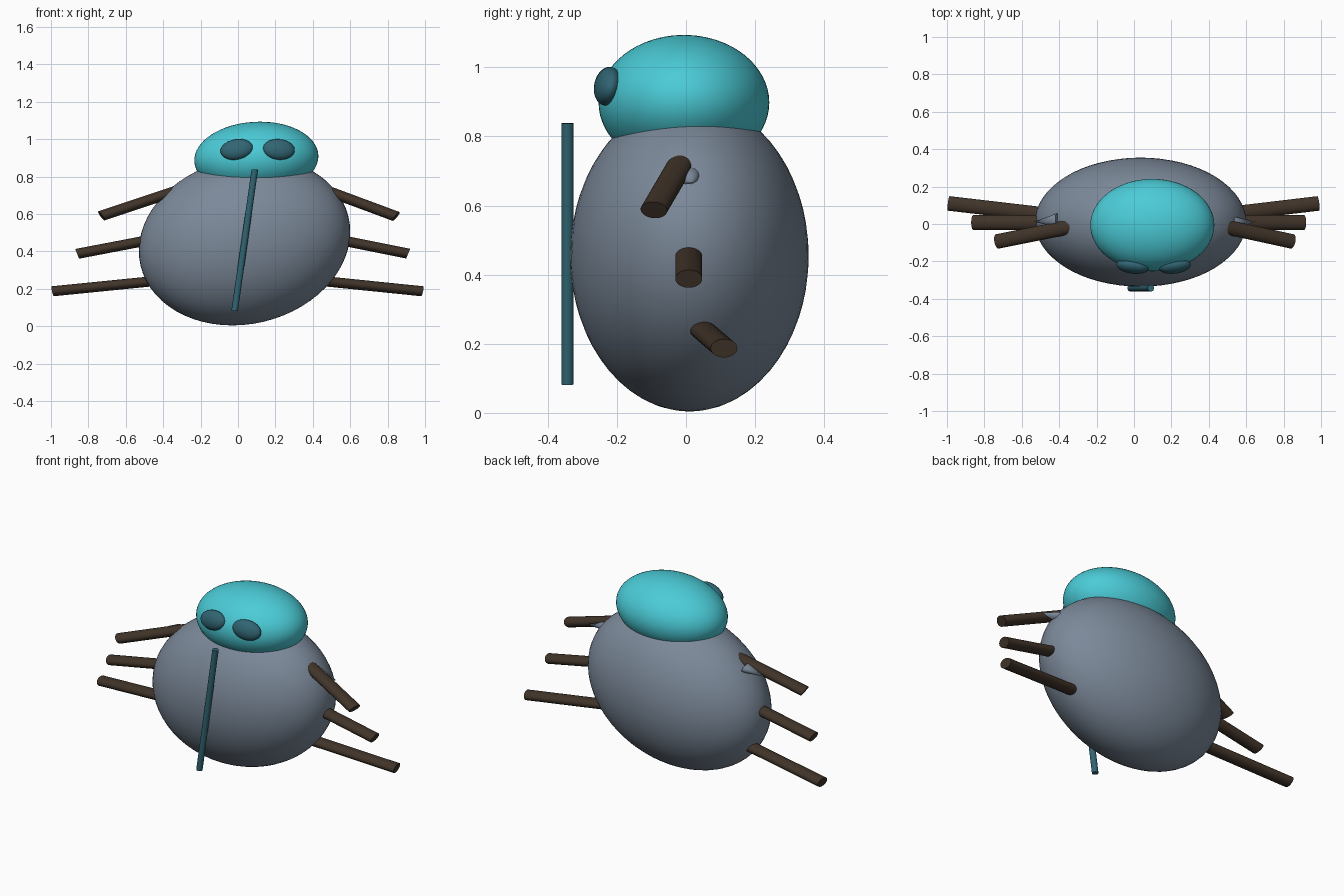
import bpy
from math import radians
from mathutils import Vector, Matrix, Euler

if "Cube" in bpy.data.objects:
    bpy.data.objects.remove(bpy.data.objects["Cube"])


def material(name, rgb):
    m = bpy.data.materials.new(name)
    m.diffuse_color = (*rgb, 1)
    m.use_nodes = True
    m.node_tree.nodes["Principled BSDF"].inputs["Base Color"].default_value = m.diffuse_color
    return m


SHELL = material("slate", (0.20, 0.25, 0.32))
CYAN = material("cyan", (0.07, 0.60, 0.68))
TEAL = material("dark_teal", (0.03, 0.13, 0.17))
BROWN = material("brown", (0.052, 0.034, 0.022))
SQUASH = 0.69  # limbs are round before a vertical squash


def finish(name, mat, matrix):
    ob = bpy.context.object
    ob.name = name
    ob.data.transform(matrix)
    ob.data.materials.append(mat)
    bpy.ops.object.shade_smooth_by_angle(angle=radians(40))
    return ob


def ellipsoid(name, mat, centre, radii, rot=(0, 0, 0)):
    bpy.ops.mesh.primitive_uv_sphere_add(segments=64, ring_count=32)
    r = Euler([radians(a) for a in rot]).to_matrix().to_4x4()
    return finish(name, mat, Matrix.Translation(centre) @ r @ Matrix.Diagonal((*radii, 1)))


def rod(name, mat, start, end, r1, r2):
    # Tapered or straight rod between two points, squashed vertically
    a, b = (Vector((p[0], p[1], p[2] / SQUASH)) for p in (start, end))
    d = b - a
    bpy.ops.mesh.primitive_cone_add(vertices=32, radius1=r1, radius2=r2, depth=d.length)
    m = Matrix.Translation((a + b) / 2) @ d.to_track_quat('Z', 'Y').to_matrix().to_4x4()
    return finish(name, mat, Matrix.Diagonal((1, 1, SQUASH, 1)) @ m)


# Body and head, both slightly tilted
ellipsoid("body", SHELL, (0.035, 0.01, 0.454), (0.571, 0.345, 0.442), (0, -13.2, 0))
ellipsoid("head", CYAN, (0.098, -0.006, 0.898), (0.332, 0.247, 0.195), (0, -3, 0))

# Eyes
ellipsoid("left_eye", TEAL, (-0.007, -0.226, 0.945), (0.088, 0.038, 0.056), (-14, -9, -7))
ellipsoid("right_eye", TEAL, (0.218, -0.226, 0.945), (0.086, 0.038, 0.056), (-14, 4, 7))

# Seam strip down the front
rod("front_strip", TEAL, (-0.018, -0.343, 0.082), (0.09, -0.343, 0.838), 0.0175, 0.0175)

# Legs: point at the body surface, then the tip
legs = {
    "upper_right_leg": ((0.50, -0.018, 0.715), (0.845, -0.093, 0.587)),
    "upper_left_leg": ((-0.355, -0.018, 0.715), (-0.73, -0.093, 0.59)),
    "middle_right_leg": ((0.60, 0.008, 0.450), (0.91, 0.008, 0.388)),
    "middle_left_leg": ((-0.52, 0.008, 0.452), (-0.86, 0.008, 0.387)),
    "lower_right_leg": ((0.505, 0.053, 0.236), (0.985, 0.110, 0.187)),
    "lower_left_leg": ((-0.50, 0.053, 0.236), (-0.99, 0.110, 0.187)),
}
for name, (root, tip) in legs.items():
    root, tip = Vector(root), Vector(tip)
    inner = root - (tip - root).normalized() * (0.03 if "upper" in name else 0.12)
    rod(name, BROWN, inner, tip, 0.039, 0.039)

# Small spikes behind the upper legs
rod("right_spike", SHELL, (0.53, 0.005, 0.685), (0.65, 0.012, 0.665), 0.037, 0)
rod("left_spike", SHELL, (-0.41, 0.020, 0.690), (-0.535, 0.012, 0.665), 0.037, 0)
